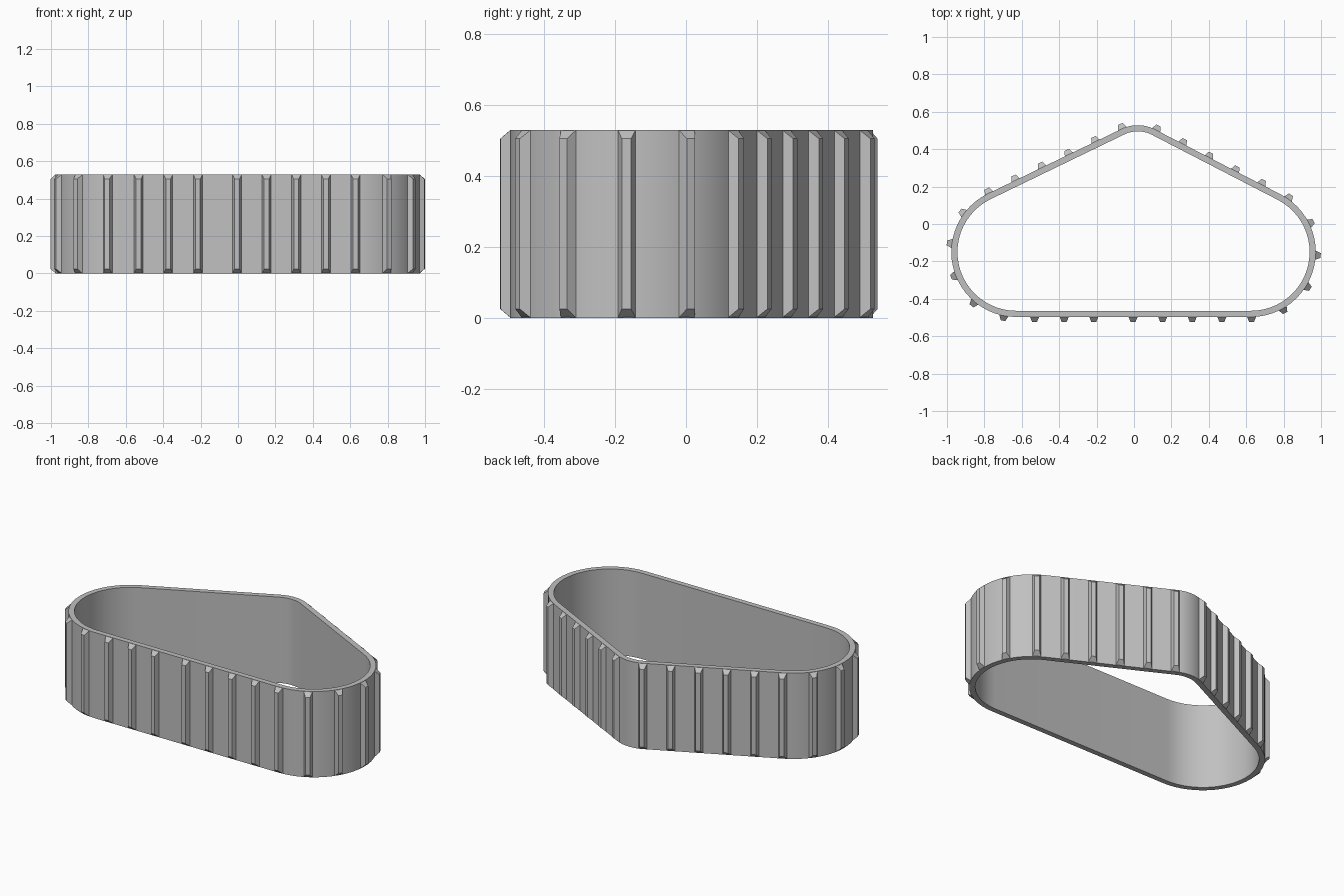
import bpy, bmesh, math
from mathutils import Vector

cube = bpy.data.objects.get("Cube")
if cube:
    bpy.data.objects.remove(cube, do_unlink=True)

HEIGHT = 0.53
THICK = 0.033
ARC_STEPS = 24
CLEATS = 29
SEAM_GAP = 0.21   # wider spacing where the belt joins

# Wheels the belt wraps around, counter-clockwise: centre and inner radius
WHEELS = [(Vector((-0.63, -0.15)), 0.314),
          (Vector((0.625, -0.15)), 0.314),
          (Vector((0.02, 0.328)), 0.167)]

grey = bpy.data.materials.new("track grey")
grey.use_nodes = True
grey.diffuse_color = (0.53, 0.53, 0.53, 1)
grey.node_tree.nodes["Principled BSDF"].inputs["Base Color"].default_value = grey.diffuse_color


def tangent_angle(a, b):
    """Direction of the outward normal of the belt run from wheel a to wheel b."""
    d = b[0] - a[0]
    return math.atan2(d.y, d.x) - math.acos((a[1] - b[1]) / d.length)


def belt_path():
    """Inner path of the belt as (point, outward normal) pairs."""
    path = []
    for i, wheel in enumerate(WHEELS):
        start = tangent_angle(WHEELS[i - 1], wheel)
        end = tangent_angle(wheel, WHEELS[(i + 1) % 3])
        sweep = (end - start) % math.tau
        for k in range(ARC_STEPS + 1):
            t = start + sweep * k / ARC_STEPS
            n = Vector((math.cos(t), math.sin(t)))
            path.append((wheel[0] + n * wheel[1], n))
    return path


def finish(bm, name):
    bmesh.ops.recalc_face_normals(bm, faces=bm.faces)
    mesh = bpy.data.meshes.new(name)
    bm.to_mesh(mesh)
    bm.free()
    mesh.materials.append(grey)
    obj = bpy.data.objects.new(name, mesh)
    bpy.context.collection.objects.link(obj)
    return obj


path = belt_path()

# Belt band: a rectangular section swept round the path
bm = bmesh.new()
rings = []
for p, n in path:
    outer = p + n * THICK
    rings.append([bm.verts.new((q.x, q.y, z)) for q, z in
                  ((p, 0), (outer, 0), (outer, HEIGHT), (p, HEIGHT))])
for i, ring in enumerate(rings):
    prev = rings[i - 1]
    for j in range(4):
        bm.faces.new((prev[j - 1], prev[j], ring[j], ring[j - 1]))
band = finish(bm, "track_band")
bpy.context.view_layer.objects.active = band
band.select_set(True)
bpy.ops.object.shade_smooth_by_angle(angle=math.radians(25))

# Order the path from the middle of the front run, and measure it
bottom = path[ARC_STEPS]
first = (Vector((-0.005, bottom[0].y)), bottom[1])
loop = [first] + path[ARC_STEPS + 1:] + path[:ARC_STEPS + 1] + [first]
spans = [(b[0] - a[0]).length for a, b in zip(loop, loop[1:])]
pitch = (sum(spans) - SEAM_GAP) / (CLEATS - 1)


def at_distance(s):
    """Point and normal at distance s along the loop."""
    for a, b, length in zip(loop, loop[1:], spans):
        if s <= length:
            f = s / length
            return a[0].lerp(b[0], f), a[1].lerp(b[1], f).normalized()
        s -= length
    return loop[-1]


# Cleats: tapered bars with chamfered ends, evenly spaced round the outside
bm = bmesh.new()
for i in range(CLEATS):
    p, n = at_distance(i * pitch)
    along = Vector((-n.y, n.x))
    for v in bmesh.ops.create_cube(bm, size=2)["verts"]:
        tip = v.co.y > 0
        depth = THICK + (0.027 if tip else -0.002)
        q = p + n * depth + along * v.co.x * (0.013 if tip else 0.025)
        z = HEIGHT / 2 + v.co.z * (HEIGHT / 2 - (0.025 if tip else 0))
        v.co = (q.x, q.y, z)
finish(bm, "track_cleats")
